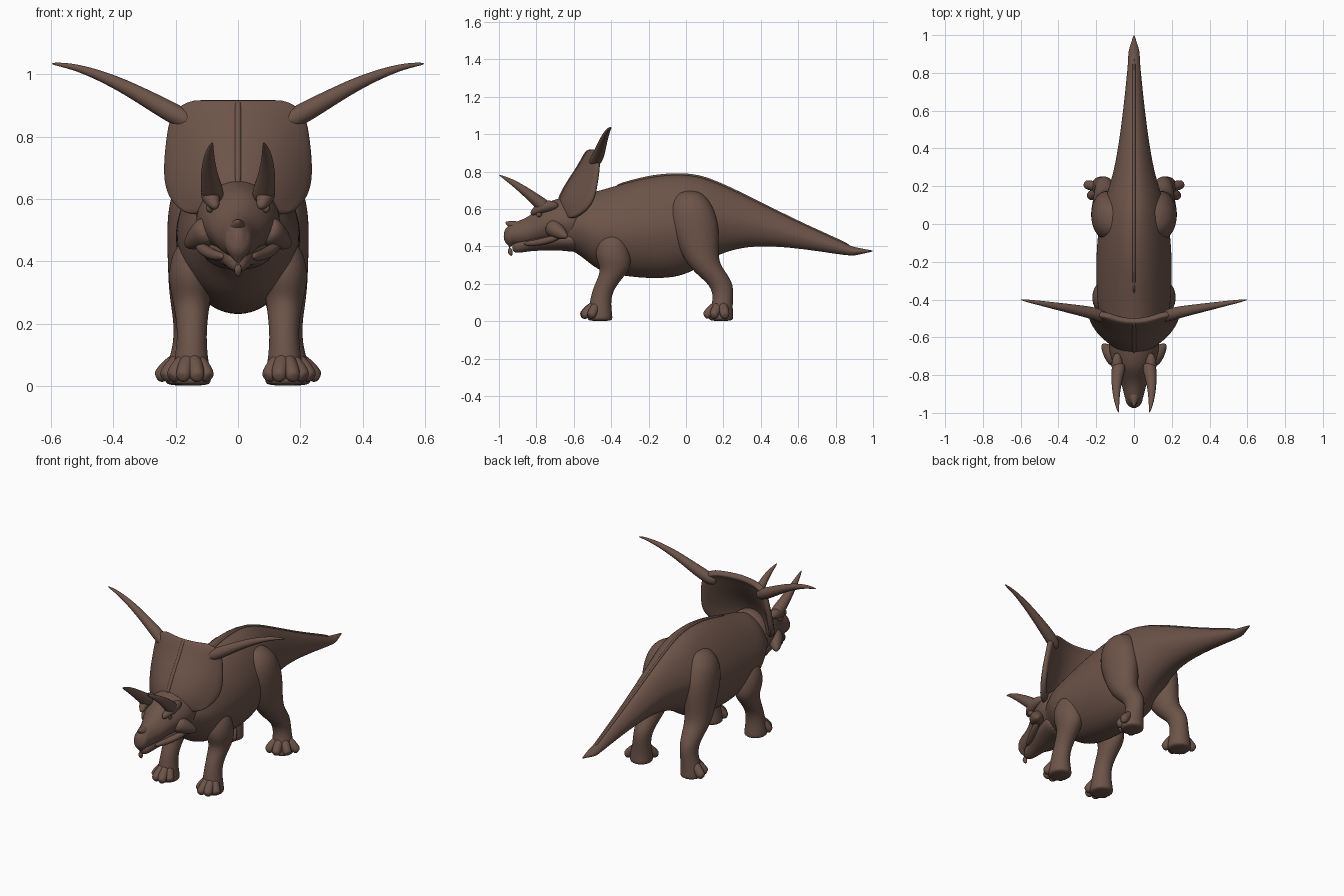
import bpy, bmesh, math
from mathutils import Vector

cube = bpy.data.objects.get("Cube")
if cube:
    bpy.data.objects.remove(cube, do_unlink=True)

hide = bpy.data.materials.new("brown_hide")
hide.use_nodes = True
colour = (0.15, 0.088, 0.066, 1)
hide.diffuse_color = colour
bsdf = next(n for n in hide.node_tree.nodes if n.type == 'BSDF_PRINCIPLED')
bsdf.inputs["Base Color"].default_value = colour
bsdf.inputs["Roughness"].default_value = 0.8


def finish(name, bm, mirror=False, thickness=0, levels=2):
    """Turn a bmesh into a smooth object, optionally mirrored or thickened."""
    bmesh.ops.recalc_face_normals(bm, faces=bm.faces)
    for f in bm.faces:
        f.smooth = True
    mesh = bpy.data.meshes.new(name)
    bm.to_mesh(mesh)
    bm.free()
    mesh.materials.append(hide)
    obj = bpy.data.objects.new(name, mesh)
    bpy.context.collection.objects.link(obj)
    if thickness:
        solid = obj.modifiers.new("Solidify", 'SOLIDIFY')
        solid.thickness = thickness
        solid.offset = 0
    if mirror:
        obj.modifiers.new("Mirror", 'MIRROR').use_mirror_merge = False
    sub = obj.modifiers.new("Subdivision", 'SUBSURF')
    sub.levels = sub.render_levels = levels
    return obj


def loft(name, rings, mirror=False, levels=2):
    """Skin a list of closed rings and cap both ends."""
    bm = bmesh.new()
    loops = [[bm.verts.new(p) for p in ring] for ring in rings]
    n = len(loops[0])
    for a, b in zip(loops, loops[1:]):
        for i in range(n):
            bm.faces.new((a[i], a[(i + 1) % n], b[(i + 1) % n], b[i]))
    bm.faces.new(loops[0])
    bm.faces.new(loops[-1])
    return finish(name, bm, mirror, levels=levels)


def angles(n):
    return [math.tau * i / n for i in range(n)]


def trunk(name, rows, pinch):
    """Upright sections along y: (y, top, bottom, half width)."""
    rings = []
    for y, top, bot, hw in rows:
        mid, h = (top + bot) / 2, (top - bot) / 2
        rings.append([(hw * math.cos(a) * (1 - pinch * max(0, math.sin(a))),
                       y, mid + h * math.sin(a)) for a in angles(24)])
    return loft(name, rings)


def limb(name, rows):
    """Level sections going down: (x, y, z, x radius, y radius)."""
    rings = [[(x + rx * math.cos(a), y + ry * math.sin(a), z)
              for a in angles(16)] for x, y, z, rx, ry in rows]
    return loft(name, rings, mirror=True)


def horn(name, pts, mirror=True, n=12):
    """Round tapering tube: (x, y, z, radius)."""
    path = [Vector(p[:3]) for p in pts]
    rings = []
    for i, p in enumerate(path):
        d = path[min(i + 1, len(path) - 1)] - path[max(i - 1, 0)]
        side = d.cross(Vector((0, 0, 1)))
        if side.length < 1e-4:
            side = Vector((1, 0, 0))
        side.normalize()
        up = side.cross(d).normalized()
        r = pts[i][3]
        rings.append([p + r * (side * math.cos(a) + up * math.sin(a))
                      for a in angles(n)])
    return loft(name, rings, mirror)


# Body from neck to tail tip
body = [(-.72, .56, .40, .08), (-.62, .64, .385, .12), (-.55, .68, .34, .165),
        (-.48, .695, .275, .19), (-.38, .725, .245, .2), (-.2, .775, .225, .205),
        (-.06, .788, .23, .195), (.04, .782, .265, .18), (.12, .762, .33, .16),
        (.25, .705, .385, .115), (.4, .63, .405, .085), (.6, .53, .39, .058),
        (.8, .44, .36, .037), (.88, .402, .35, .03), (.91, .395, .352, .032),
        (.96, .385, .365, .015), (1.0, .378, .372, .003)]
trunk("body", body, 0.2)
horn("spine_ridge", [(0, y, top - .001, .008) for y, top, _, _ in body[4:-3]],
     mirror=False, n=8)

# Skull and lower jaw
trunk("skull", [(-.975, .48, .43, .015), (-.955, .51, .415, .035),
                (-.92, .53, .41, .05), (-.87, .545, .405, .06),
                (-.82, .575, .41, .078), (-.77, .625, .42, .1),
                (-.71, .65, .42, .125), (-.63, .67, .41, .14),
                (-.54, .68, .40, .13)], 0.12)
trunk("lower_jaw", [(-.93, .42, .372, .02), (-.9, .44, .362, .04),
                    (-.84, .46, .375, .055), (-.76, .48, .378, .08),
                    (-.66, .5, .38, .11), (-.56, .5, .36, .13)], 0)
horn("beak", [(0, -.89, .49, .05), (0, -.93, .465, .05), (0, -.95, .42, .036),
              (0, -.945, .385, .022), (0, -.932, .348, .005)], mirror=False)
horn("nose_horn", [(0, -.89, .5, .035), (0, -.93, .515, .025),
                   (0, -.968, .53, .004)], mirror=False)

# Cheek spikes, brows, eyes and brow horns
horn("cheek_spike", [(.08, -.73, .51, .055), (.12, -.69, .485, .045),
                     (.15, -.655, .46, .028), (.168, -.635, .45, .008)])
horn("mouth_fold", [(.045, -.87, .415, .012), (.075, -.8, .418, .018),
                    (.108, -.73, .435, .02), (.13, -.67, .455, .015)])
horn("brow", [(.07, -.83, .57, .012), (.085, -.795, .6, .028),
              (.09, -.74, .62, .035), (.09, -.68, .62, .015)])
horn("eye", [(.082, -.79, .572, .012), (.09, -.785, .572, .02),
             (.102, -.78, .572, .008)])
horn("brow_horn", [(.078, -.74, .6, .04), (.085, -.785, .635, .036),
                   (.093, -.84, .68, .028), (.094, -.91, .732, .019),
                   (.088, -.965, .765, .01), (.082, -1.0, .782, .002)])

# Frill: a plate whose sides sweep back (z, half width, centre y, side y)
frill = [(.55, .16, -.65, -.6), (.58, .205, -.67, -.54), (.64, .235, -.67, -.49),
         (.72, .236, -.63, -.475), (.8, .228, -.575, -.465),
         (.86, .218, -.54, -.465), (.897, .19, -.52, -.47), (.912, .13, -.505, -.48)]
bm = bmesh.new()
cols = [i / 6 for i in range(-6, 7)]
grid = [[bm.verts.new((hw * u, yc + (ys - yc) * u * u, z)) for u in cols]
        for z, hw, yc, ys in frill]
for a, b in zip(grid, grid[1:]):
    for i in range(len(cols) - 1):
        bm.faces.new((a[i], a[i + 1], b[i + 1], b[i]))
finish("frill", bm, thickness=.035)
horn("frill_ridge", [(0, yc - .013, z, .012) for z, _, yc, _ in frill[2:]],
     mirror=False, n=8)
horn("frill_horn", [(.14, -.5, .84, .03), (.2, -.475, .87, .036),
                    (.3, -.455, .927, .028), (.4, -.437, .98, .021),
                    (.5, -.418, 1.018, .013), (.56, -.408, 1.031, .008),
                    (.6, -.4, 1.035, .003)])

# Legs
limb("front_leg", [(.135, -.39, .48, .04, .05), (.143, -.395, .42, .075, .085),
                   (.15, -.39, .34, .076, .098), (.15, -.375, .28, .062, .08),
                   (.148, -.41, .225, .053, .066), (.148, -.448, .16, .047, .056),
                   (.15, -.46, .09, .054, .058), (.15, -.46, .02, .066, .07),
                   (.15, -.46, 0, .062, .066)])
limb("hind_leg", [(.1, .02, .7, .04, .05), (.125, .025, .65, .08, .1),
                  (.138, .035, .57, .089, .13), (.142, .05, .48, .088, .13),
                  (.145, .068, .39, .082, .108), (.15, .09, .31, .074, .088),
                  (.153, .14, .25, .062, .084), (.155, .19, .195, .052, .064),
                  (.16, .2, .13, .049, .053), (.168, .19, .07, .06, .06),
                  (.17, .187, .02, .066, .068), (.17, .187, 0, .062, .064)])


# Toes fan out from each ankle
def toes(name, x, y, ends):
    for i, (ex, ey) in enumerate(ends):
        a, b = Vector((x, y, .1)), Vector((ex, ey, .026))
        rows = []
        for t, lift, r in ((0, 0, .025), (.5, .012, .027), (.85, .003, .028),
                           (1, 0, .022), (1.06, 0, .008)):
            p = a.lerp(b, t)
            rows.append((p.x, p.y, max(p.z + lift, .024), r))
        horn(f"{name}_{i + 1}", rows, n=10)


toes("front_toe", .15, -.46, [(.095, -.52), (.13, -.555), (.178, -.55), (.212, -.51)])
toes("hind_toe", .165, .19, [(.12, .115), (.18, .105), (.235, .145), (.255, .21)])
